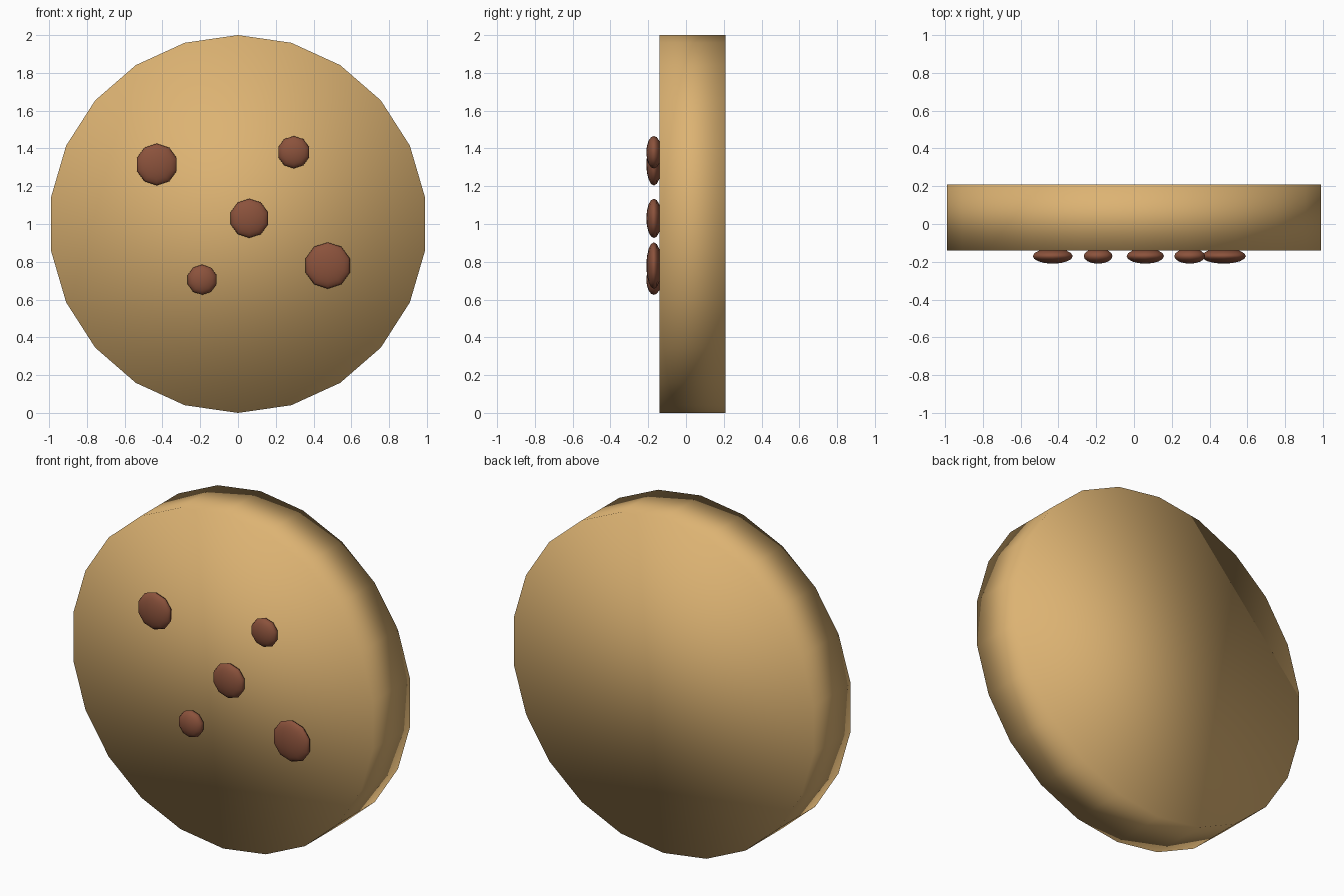
import bpy
from math import radians

if "Cube" in bpy.data.objects:
    bpy.data.objects.remove(bpy.data.objects["Cube"])

def material(name, color):
    m = bpy.data.materials.new(name)
    m.diffuse_color = color
    m.use_nodes = True
    m.node_tree.nodes["Principled BSDF"].inputs["Base Color"].default_value = m.diffuse_color
    return m

dough = material("dough", (0.72, 0.45, 0.17, 1))
chocolate = material("chocolate", (0.26, 0.085, 0.045, 1))

def finish(name, mat):
    ob = bpy.context.object
    ob.name = name
    ob.data.materials.append(mat)
    bpy.ops.object.shade_smooth()
    return ob

# Biscuit disc standing on edge
bpy.ops.mesh.primitive_cylinder_add(vertices=22, radius=1, depth=0.35,
                                    location=(0, 0.035, 1), rotation=(radians(90), 0, 0))
finish("biscuit", dough)

# Flattened chips on the front: x, z, radius
chips = [(-0.43, 1.315, 0.111), (0.295, 1.38, 0.086), (0.06, 1.03, 0.104),
         (0.475, 0.78, 0.123), (-0.19, 0.705, 0.08)]
for i, (x, z, r) in enumerate(chips):
    bpy.ops.mesh.primitive_uv_sphere_add(segments=10, ring_count=8, radius=1,
                                         location=(x, -0.17, z), rotation=(radians(90), 0, 0))
    bpy.context.object.scale = (r, r, 0.04)
    finish(f"chip_{i + 1}", chocolate)
